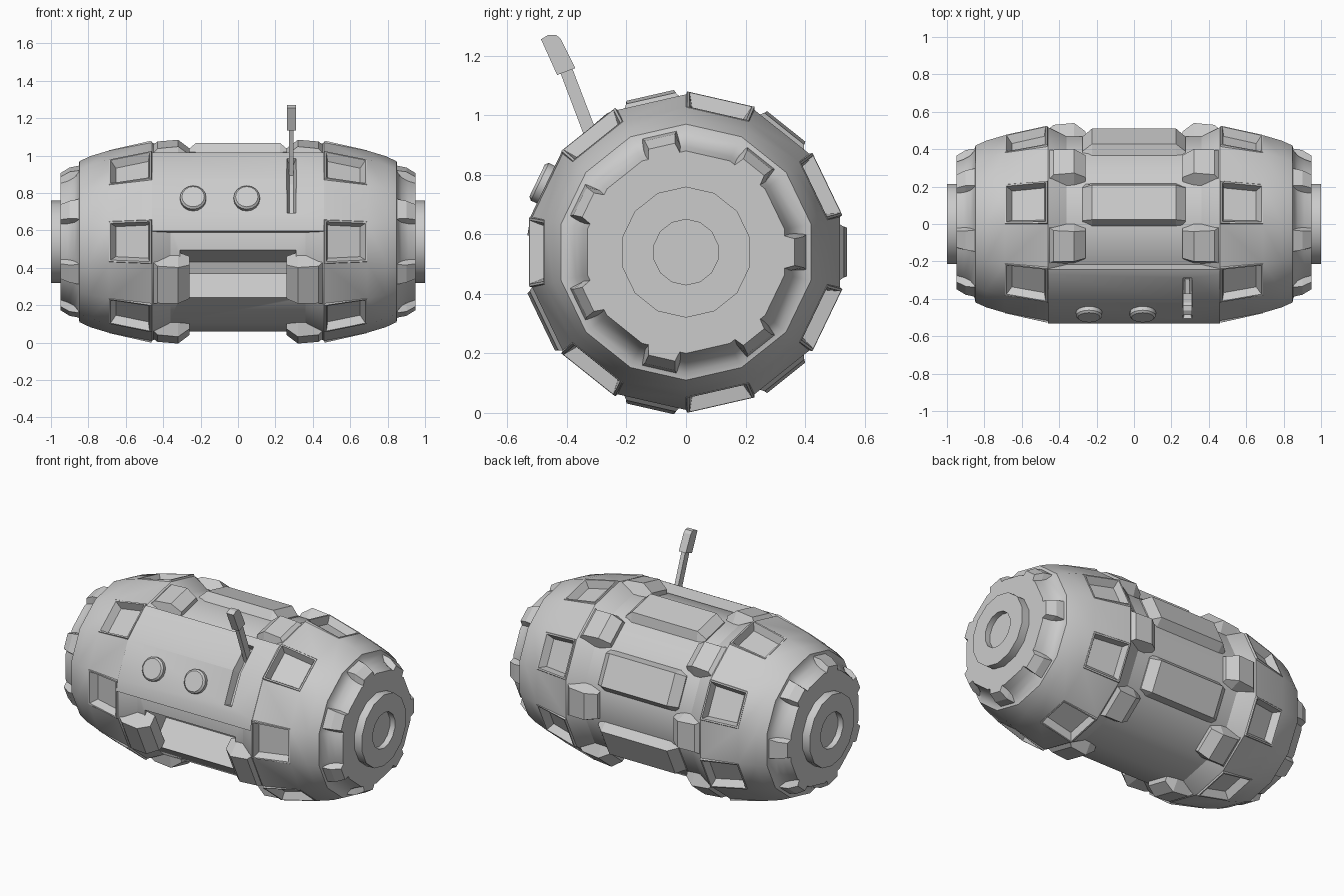
import bpy, bmesh
from math import sin, cos, pi, radians
from mathutils import Vector

if "Cube" in bpy.data.objects:
    bpy.data.objects.remove(bpy.data.objects["Cube"])

CZ = 0.54           # height of the barrel axis
SIDES = 14
STEP = 360 / SIDES


def polar(x, r, deg):
    a = radians(deg)
    return Vector((x, r * cos(a), CZ + r * sin(a)))


def finish(name, bm, smooth=None):
    bmesh.ops.remove_doubles(bm, verts=bm.verts, dist=1e-5)
    bmesh.ops.recalc_face_normals(bm, faces=bm.faces)
    me = bpy.data.meshes.new(name)
    bm.to_mesh(me)
    bm.free()
    ob = bpy.data.objects.new(name, me)
    bpy.context.collection.objects.link(ob)
    if smooth:
        bpy.ops.object.select_all(action='DESELECT')
        ob.select_set(True)
        bpy.context.view_layer.objects.active = ob
        bpy.ops.object.shade_smooth_by_angle(angle=radians(smooth))
    return ob


def skin(bm, rings):
    """Bridge equal-length rings of points and cap both ends."""
    rs = [[bm.verts.new(p) for p in r] for r in rings]
    n = len(rs[0])
    rows = [[bm.faces.new((a[i], a[(i + 1) % n], b[(i + 1) % n], b[i])) for i in range(n)]
            for a, b in zip(rs, rs[1:])]
    bm.faces.new(rs[0])
    bm.faces.new(rs[-1])
    return rows


def lathe(profile):
    bm = bmesh.new()
    rows = skin(bm, [[polar(x, r, 90 + STEP * i) for i in range(SIDES)] for x, r in profile])
    return bm, rows


def arc_slab(name, section, angles, smooth=None):
    """Sweep an (x, radius) section around the barrel axis."""
    bm = bmesh.new()
    skin(bm, [[polar(x, r, a) for x, r in section] for a in angles])
    return finish(name, bm, smooth)


def loft(name, deg, stations):
    """Block on the barrel: stations along x of (x, base r, top r, base half width, top half width)."""
    a = radians(deg)
    out, side = Vector((0, cos(a), sin(a))), Vector((0, -sin(a), cos(a)))
    o = Vector((0, 0, CZ))
    bm = bmesh.new()
    skin(bm, [[o + Vector((x, 0, 0)) + out * r + side * w
               for r, w in ((r0, -w0), (r1, -w1), (r1, w1), (r0, w0))]
              for x, r0, r1, w0, w1 in stations])
    return finish(name, bm)


def prism(name, pts, x0, x1):
    bm = bmesh.new()
    skin(bm, [[(x, y, z) for y, z in pts] for x in (x0, x1)])
    return finish(name, bm)


def cut(ob, cutter):
    cutter.hide_render = True
    m = ob.modifiers.new("cut", 'BOOLEAN')
    m.operation, m.solver, m.object = 'DIFFERENCE', 'EXACT', cutter
    bpy.context.view_layer.objects.active = ob
    bpy.ops.object.modifier_apply(modifier=m.name)
    bpy.data.objects.remove(cutter)


# End shells with pockets, end cap and hub
for s, side in ((1, "right"), (-1, "left")):
    prof = [(.33, .46), (.37, .485), (.46, .53), (.69, .487), (.79, .457), (.848, .43),
            (.852, .405), (.875, .375), (.91, .355), (.95, .34), (.95, .22), (1, .22), (1, .11), (.965, .11)]
    bm, rows = lathe([(s * x, r) for x, r in prof])
    bmesh.ops.recalc_face_normals(bm, faces=bm.faces)
    pockets = [f for i, f in enumerate(rows[2]) if i % 2 == 1]
    bmesh.ops.inset_individual(bm, faces=pockets, thickness=.003, depth=.011)
    for f in pockets:                       # outer edge of each pad stays flush
        c = f.calc_center_median() - Vector((s * .575, 0, CZ))
        for v in f.verts:
            if abs(v.co.x) > .6:
                v.co -= Vector((0, c.y, c.z)).normalized() * .009
    bmesh.ops.inset_individual(bm, faces=pockets, thickness=.012, depth=0)
    bmesh.ops.inset_individual(bm, faces=pockets, thickness=.026, depth=-.045)
    finish("end_shell_" + side, bm, 30)

# Central drum with the front tray cavity
bm, _ = lathe([(-.37, .48), (.37, .48)])
drum = finish("central_drum", bm, 30)
cut(drum, prism("cavity_cutter", [(-.60, .10), (-.375, .24), (-.26, .37), (-.28, .43),
                                  (-.47, .495), (-.60, .53)], -.31, .31))

# Raised panels round the back and top of the drum
for k in range(3):
    loft(f"drum_panel_{k}", (2 * k - 1) * STEP,
         [(-.275, .44, .475, .12, .09), (-.225, .44, .52, .125, .095),
          (.225, .44, .52, .125, .095), (.275, .44, .475, .12, .09)])

# Clasps bridging shell and drum, and small blocks round each end cap
for s, side in ((1, "right"), (-1, "left")):
    for k in range(7):
        deg = k * 2 * STEP
        wide = .025 if k == 4 else 0
        if k != 3:
            loft(f"clasp_{side}_{k}", deg,
                 [(s * x, r0, r1, w0 + wide, w1 + wide) for x, r0, r1, w0, w1 in
                  ((.26, .43, .495, .095, .075), (.32, .43, .54, .12, .082),
                   (.43, .43, .53, .125, .085), (.465, .43, .50, .125, .105))])
        loft(f"cap_block_{side}_{k}", deg,
             [(s * .84, .31, .405, .075, .06), (s * .90, .31, .395, .07, .052),
              (s * .95, .31, .365, .06, .045)])

# Front control panel, curved with the barrel, and its lever slot
panel = arc_slab("control_panel", [(-.40, .46), (-.46, .536), (.46, .536), (.40, .46)],
                 [117, 120, 141.4, 167.1, 174], 30)
cut(panel, arc_slab("slot_cutter", [(.275, .49), (.252, .56), (.32, .56), (.297, .49)],
                    [123, 141.4, 163]))

# Two push buttons
for i, x in enumerate((-.24, .047)):
    a = radians(154.3)
    n = Vector((0, cos(a), sin(a)))
    q = n.to_track_quat('Z', 'Y')
    bm = bmesh.new()
    skin(bm, [[Vector((x, 0, CZ)) + n * h + q @ Vector((r * cos(t * pi / 8), r * sin(t * pi / 8), 0))
               for t in range(16)]
              for h, r in ((.50, .07), (.545, .07), (.555, .06))])
    finish(f"button_{i}", bm, 30)

# Lever: flat rod and thicker grip
prism("lever_rod", [(-.27, .74), (-.23, .76), (-.385, 1.165), (-.425, 1.15)], .272, .298)
prism("lever_grip", [(-.433, 1.135), (-.372, 1.158), (-.420, 1.255), (-.436, 1.27),
                     (-.462, 1.27), (-.487, 1.255)], .262, .310)
